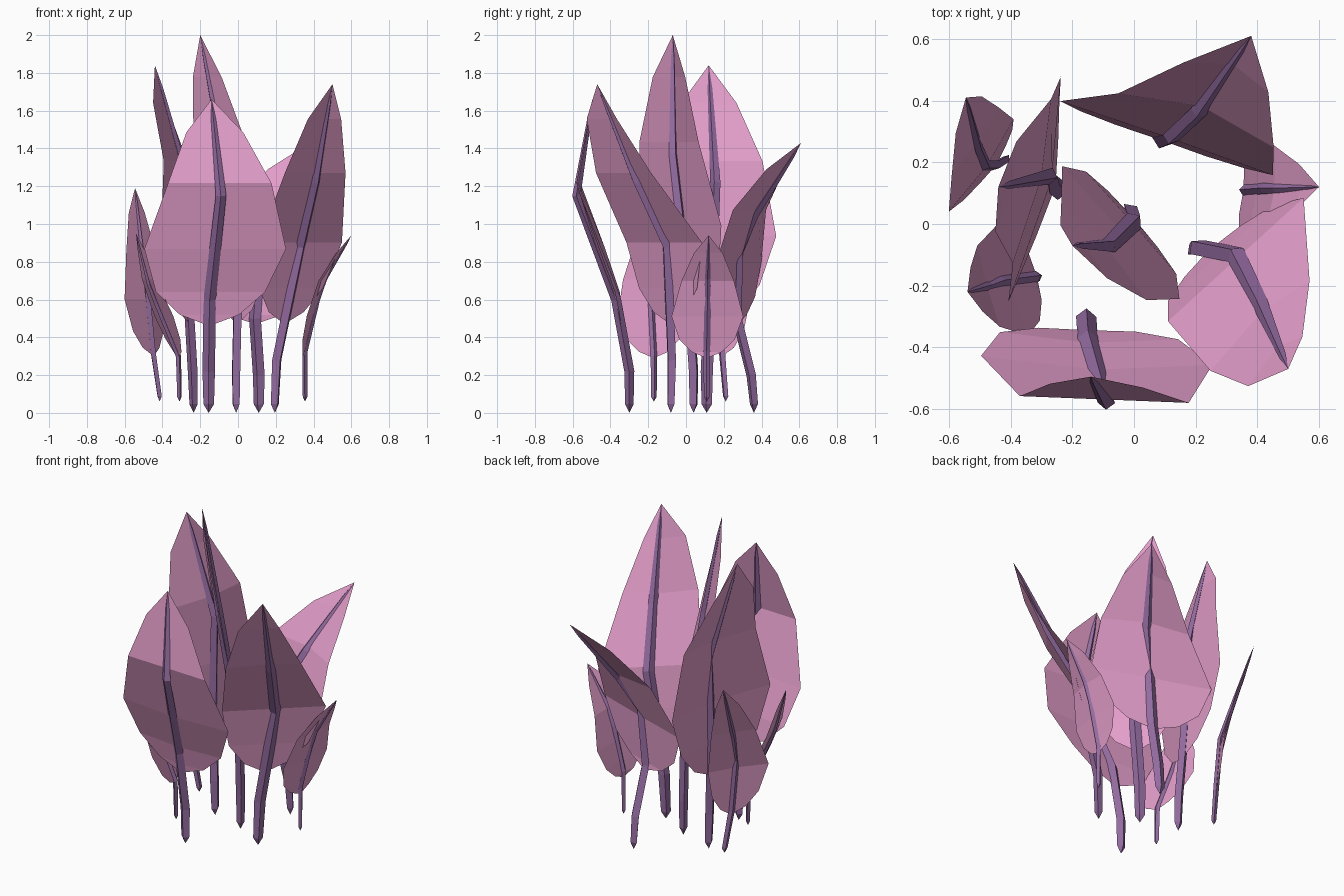
import bpy
from mathutils import Vector

if "Cube" in bpy.data.objects:
    bpy.data.objects.remove(bpy.data.objects["Cube"])


def material(name, colour):
    m = bpy.data.materials.new(name)
    m.diffuse_color = (*colour, 1)
    m.use_nodes = True
    m.node_tree.nodes["Principled BSDF"].inputs["Base Color"].default_value = m.diffuse_color
    return m


PINK = material("leaf_pink", (0.77, 0.34, 0.59))
PURPLE = material("stem_purple", (0.30, 0.15, 0.36))

# Blade outline: (fraction of blade height, fraction of half width)
OUTLINE = [(0.05, 0.42), (0.15, 0.77), (0.34, 1.0), (0.63, 0.73), (0.855, 0.4)]


def on_path(path, z):
    """Point of the rising midrib at height z."""
    for a, b in zip(path, path[1:]):
        if z <= b.z + 1e-6:
            return a.lerp(b, (z - a.z) / (b.z - a.z))
    return path[-1].copy()


def mesh_object(name, verts, faces, mat):
    me = bpy.data.meshes.new(name)
    me.from_pydata(verts, [], faces)
    me.materials.append(mat)
    me.update()
    ob = bpy.data.objects.new(name, me)
    bpy.context.collection.objects.link(ob)
    return ob


def blade(name, path, z0, half, low, high):
    """Leaf sheet on both sides of the midrib; low/high offset the edges to fold it."""
    half, low, high = (Vector((*v, 0)) for v in (half, low, high))
    top = path[-1].z
    verts = [on_path(path, z0)]
    for t, w in OUTLINE:
        c = on_path(path, z0 + t * (top - z0))
        s = low * w if t < 0.5 else high
        verts += [c - half * w + s, c, c + half * w + s]
    verts.append(path[-1])
    n = len(verts) - 1
    faces = [(0, 2, 1), (0, 3, 2)]
    for i in range(len(OUTLINE) - 1):
        a = 1 + 3 * i
        faces += [(a, a + 1, a + 4, a + 3), (a + 1, a + 2, a + 5, a + 4)]
    faces += [(n - 3, n - 2, n), (n - 2, n - 1, n)]
    mesh_object(name, verts, faces, PINK)


def stem(name, path, half, r):
    """Diamond-section stem, pointed at both ends."""
    u = Vector((*half, 0)).normalized()
    low = path[0] + Vector((0, 0, 1.4 * r))
    pts = [low] + path[1:-1] + [path[-2].lerp(path[-1], 0.8)]
    verts = [path[0]]
    for i, p in enumerate(pts):
        prev = pts[i - 1] if i else path[0]
        nxt = pts[i + 1] if i + 1 < len(pts) else path[-1]
        tan = (nxt - prev).normalized()
        v = tan.cross(u).normalized()
        f = 0.4 if i == len(pts) - 1 else 1 if i in (1, 2) else 0.85
        verts += [p + u * r * f, p + v * r * 0.8 * f,
                  p - u * r * f, p - v * r * 0.8 * f]
    verts.append(path[-1])
    n = len(verts) - 1
    faces = []
    for k in range(4):
        j = (k + 1) % 4
        faces.append((0, 1 + j, 1 + k))
        for i in range(len(pts) - 1):
            a = 1 + 4 * i
            faces.append((a + k, a + j, a + 4 + j, a + 4 + k))
        faces.append((n - 4 + k, n - 4 + j, n))
    mesh_object(name, verts, faces, PURPLE)


def leaf(name, path, z0, half, low=(0, 0), high=(0, 0), r=0.033):
    path = [Vector(p) for p in path]
    blade(name + "_blade", path, z0, half, low, high)
    stem(name + "_stem", path, half, r)


# Large leaves
leaf("front_leaf", [(-.155, -.3, 0), (-.155, -.3, .22), (-.15, -.37, .6),
                    (-.09, -.58, 1.15), (-.14, -.495, 1.66)],
     .46, (.375, -.015), (0, .03), (0, 0))
leaf("right_leaf", [(.195, -.08, 0), (.205, -.075, .28), (.33, -.1, .88),
                    (.41, -.26, 1.22), (.5, -.47, 1.74)],
     .47, (.22, .2), (-.005, -.005), (-.01, -.05))
leaf("centre_leaf", [(-.01, .04, 0), (-.01, .04, .22), (.0, .01, .65),
                     (-.08, -.07, 1.37), (-.2, -.07, 2.0)],
     .47, (.19, -.215), (-.005, 0), (-.005, -.02))
leaf("left_leaf", [(-.235, .11, 0), (-.24, .11, .22), (-.265, .13, .65),
                   (-.27, .155, 1.22), (-.44, .12, 1.84)],
     .47, (.085, .365), (-.055, -.03), (-.03, -.01))
leaf("back_leaf", [(.11, .36, 0), (.11, .345, .2), (.09, .27, .5),
                   (.12, .28, .85), (.21, .365, 1.05), (.38, .61, 1.43)],
     .47, (.345, -.12), (-.01, 0), (-.02, -.045))

# Small leaves
leaf("small_right_leaf", [(.355, .11, .06), (.355, .11, .33), (.42, .115, .6),
                          (.46, .115, .71), (.6, .12, .94)],
     .29, (.02, .19), (-.015, 0), (-.015, 0), .018)
leaf("small_back_left_leaf", [(-.415, .21, .06), (-.45, .19, .33),
                              (-.48, .19, .65), (-.505, .25, .82), (-.545, .41, 1.19)],
     .3, (.105, .15), (-.02, 0), (-.005, 0), .02)
leaf("small_front_left_leaf", [(-.31, -.17, .06), (-.315, -.17, .3),
                               (-.43, -.185, .58), (-.47, -.2, .68), (-.54, -.22, .95)],
     .29, (.05, -.18), (.01, 0), (.005, 0), .018)
